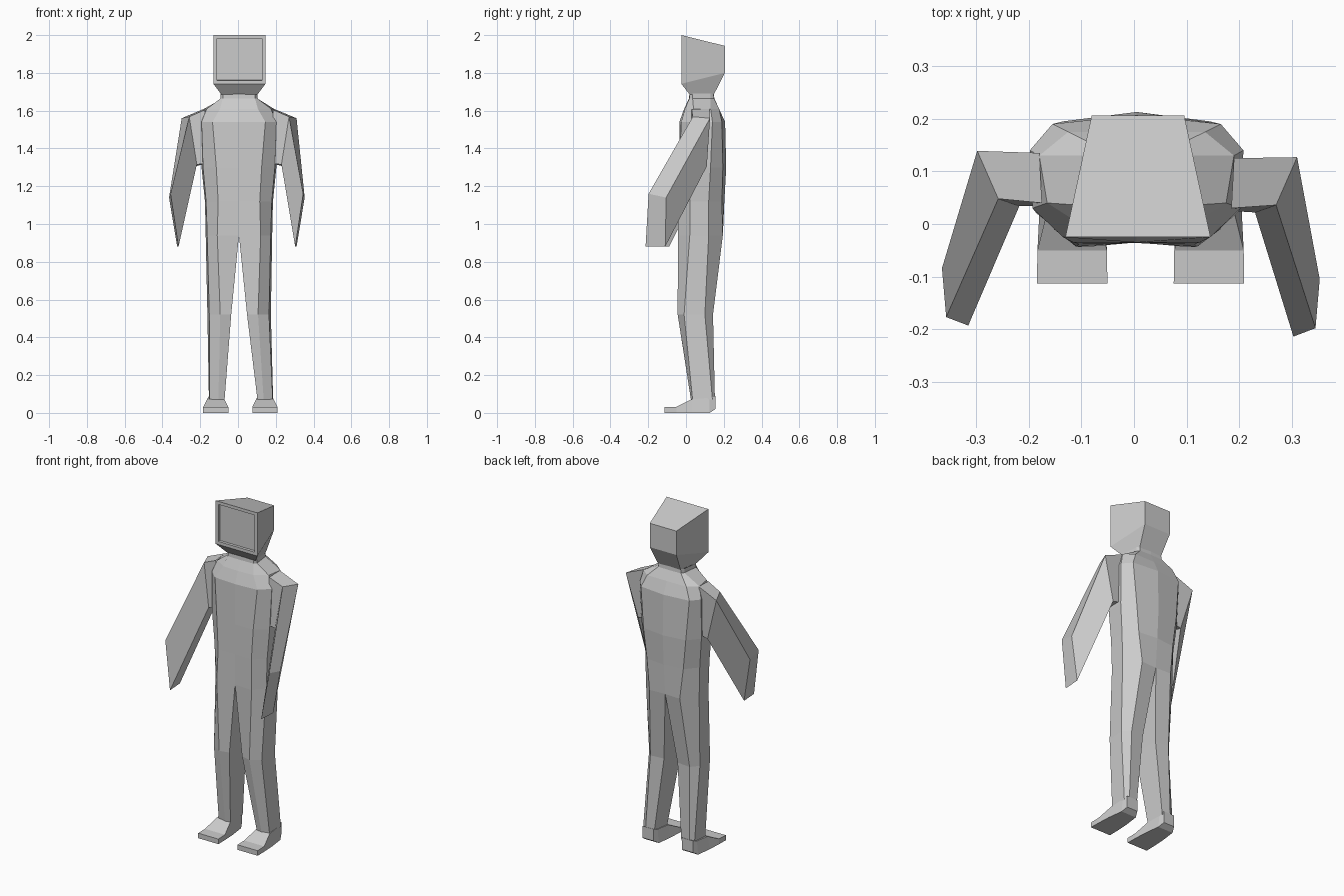
import bpy, bmesh


def loft(name, rings, cap_start=False, cap_end=False):
    """Skin a list of equal-length closed rings into one flat-shaded mesh."""
    bm = bmesh.new()
    rows = [[bm.verts.new(p) for p in ring] for ring in rings]
    n = len(rows[0])
    for a, b in zip(rows, rows[1:]):
        for i in range(n):
            j = (i + 1) % n
            bm.faces.new((a[i], a[j], b[j], b[i]))
    if cap_start:
        bm.faces.new(rows[0][::-1])
    if cap_end:
        bm.faces.new(rows[-1])
    bmesh.ops.recalc_face_normals(bm, faces=bm.faces)
    return finish(name, bm)


def finish(name, bm):
    me = bpy.data.meshes.new(name)
    bm.to_mesh(me)
    bm.free()
    ob = bpy.data.objects.new(name, me)
    bpy.context.collection.objects.link(ob)
    return ob


def half(side, dx, z, pts):
    return [(side * x + dx, y, z) for x, y in pts]


def full(dx, z, pts):
    return half(1, dx, z, pts) + half(-1, dx, z, pts[1:-1])[::-1]


# Torso: half cross-sections from front centre round to back centre
hip = [(0, -.035), (.115, -.043), (.168, .02), (.176, .12), (.10, .195), (0, .19)]
torso = [
    (1.69, [(0, .018), (.085, .02), (.097, .035), (.085, .13), (.075, .146), (0, .148)]),
    (1.665, [(0, .016), (.085, .018), (.097, .035), (.085, .13), (.075, .148), (0, .15)]),
    (1.61, [(0, -.01), (.10, -.005), (.17, .04), (.185, .13), (.13, .175), (0, .175)]),
    (1.54, [(0, -.035), (.14, -.025), (.198, .03), (.203, .14), (.16, .19), (0, .207)]),
    (1.30, [(0, -.035), (.12, -.035), (.19, .02), (.198, .13), (.14, .195), (0, .213)]),
    (1.12, [(0, -.036), (.11, -.038), (.174, .02), (.18, .12), (.12, .19), (0, .203)]),
    (.94, hip),
]
loft("torso", [full(.005, z, p) for z, p in torso])

# Legs share the hip cross-section; feet are lofted from heel to toe
legs = [
    (.94, .005, hip),
    (.52, .006, [(.042, -.03), (.10, -.044), (.158, -.01), (.168, .10), (.13, .143), (.045, .135)]),
    (.07, .016, [(.087, .03), (.12, .026), (.168, .035), (.170, .14), (.145, .153), (.09, .15)]),
]
foot = [(.155, .036, .036, .02, .09), (.125, .05, .042, 0, .08), (.03, .062, .046, 0, .072),
        (-.05, .066, .066, 0, .032), (-.113, .067, .067, 0, .03)]
for s, label in ((1, "right"), (-1, "left")):
    loft(label + "_leg", [half(s, dx, z, p) for z, dx, p in legs])
    c = s * .13 + .0125
    loft(label + "_foot", [[(c - b, y, z0), (c + b, y, z0), (c + t, y, z1), (c - t, y, z1)]
                           for y, b, t, z0, z1 in foot], True, True)

# Arms: shoulder root, shoulder corner, hand end (left differs slightly)
root = [(.185, .03, 1.605), (.19, .125, 1.61), (.18, .11, 1.32), (.18, .025, 1.32)]
shoulder = [(.27, .036, 1.568), (.31, .127, 1.56), (.24, .11, 1.305), (.23, .022, 1.315)]
hand = [(.345, -.198, 1.16), (.353, -.105, 1.14), (.31, -.11, .88), (.303, -.214, .88)]
loft("right_arm", [root, shoulder, hand], False, True)
move = [(.01, .01), (.012, .012), (-.012, .021)]
loft("left_arm", [[(-x + dx, y + dy, z) for x, y, z in r]
                  for r, (dx, dy) in zip((root, shoulder, hand), move)], False, True)

# Head: boxy monitor shape, tapered to the back and to the neck
m = .0075
head = loft("head", [
    [(m - .095, .02, 1.685), (m + .095, .02, 1.685), (m + .075, .147, 1.685), (m - .075, .147, 1.685)],
    [(m - .138, -.025, 1.742), (m + .138, -.025, 1.742), (m + .088, .206, 1.80), (m - .088, .206, 1.80)],
    [(m - .138, -.025, 2.0), (m + .138, -.025, 2.0), (m + .088, .206, 1.943), (m - .088, .206, 1.943)],
], False, True)

# Recessed screen in the front of the head
bm = bmesh.new()
bm.from_mesh(head.data)
front = [f for f in bm.faces if all(v.co.y < -.02 for v in f.verts)]
bmesh.ops.inset_region(bm, faces=front, thickness=.026)
bmesh.ops.inset_region(bm, faces=front, thickness=.001, depth=-.015)
bm.to_mesh(head.data)
bm.free()
